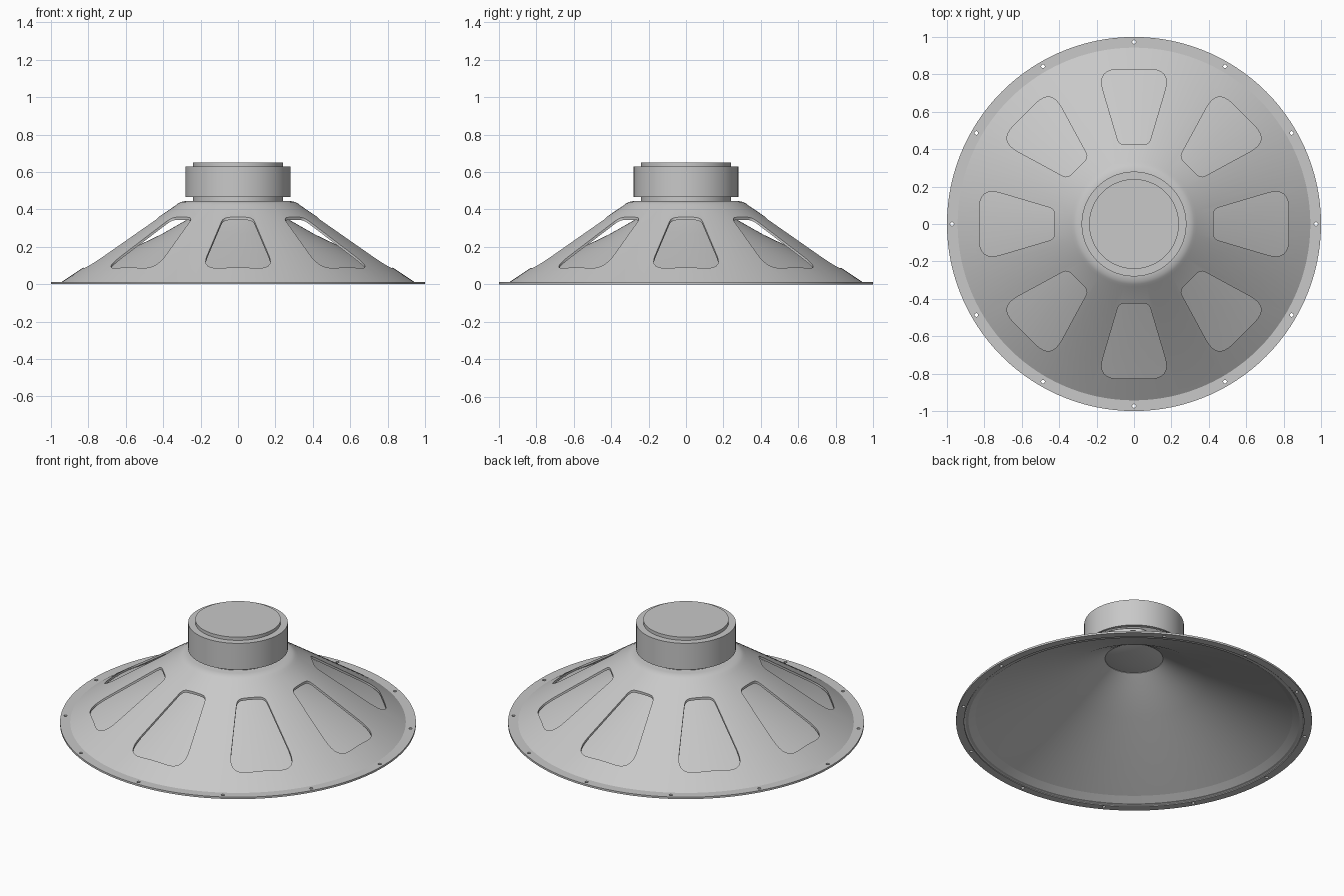
import bpy, bmesh, math
from mathutils import Vector, Matrix

default = bpy.data.objects.get("Cube")
if default:
    bpy.data.objects.remove(default)

GREY = (0.58, 0.58, 0.58, 1)
grey = bpy.data.materials.new("satin grey")
grey.use_nodes = True
grey.diffuse_color = GREY
grey.node_tree.nodes["Principled BSDF"].inputs["Base Color"].default_value = GREY


def make_object(name, bm):
    bmesh.ops.recalc_face_normals(bm, faces=bm.faces[:])
    mesh = bpy.data.meshes.new(name)
    bm.to_mesh(mesh)
    bm.free()
    mesh.materials.append(grey)
    obj = bpy.data.objects.new(name, mesh)
    bpy.context.collection.objects.link(obj)
    return obj


def smooth(obj):
    bpy.ops.object.select_all(action="DESELECT")
    obj.select_set(True)
    bpy.context.view_layer.objects.active = obj
    bpy.ops.object.shade_smooth_by_angle(angle=math.radians(25))


def lathe(name, profile, steps=120, closed=False):
    """Turn a list of (radius, height) points about the z axis."""
    bm = bmesh.new()
    verts = [bm.verts.new((r, 0, z)) for r, z in profile]
    pairs = list(zip(verts, verts[1:]))
    if closed:
        pairs.append((verts[-1], verts[0]))
    edges = [bm.edges.new(p) for p in pairs]
    bmesh.ops.spin(bm, geom=verts + edges, axis=(0, 0, 1), cent=(0, 0, 0),
                   angle=math.tau, steps=steps)
    bmesh.ops.remove_doubles(bm, verts=bm.verts[:], dist=0.0001)
    return make_object(name, bm)


def rounded_outline(corners, steps=8):
    """Round each (x, y, cut length) corner of a polygon."""
    pts = [Vector((x, y)) for x, y, _ in corners]
    result = []
    for i, p in enumerate(pts):
        cut = corners[i][2]
        a = p + (pts[i - 1] - p).normalized() * cut
        b = p + (pts[(i + 1) % len(pts)] - p).normalized() * cut
        for s in range(steps + 1):
            t = s / steps
            result.append(a * (1 - t) ** 2 + p * 2 * t * (1 - t) + b * t * t)
    return result


def add_prism(bm, outline, angle, low, high):
    turn = Matrix.Rotation(angle, 3, "Z")
    face = bm.faces.new([bm.verts.new(turn @ Vector((p.x, p.y, low)))
                         for p in outline])
    out = bmesh.ops.extrude_face_region(bm, geom=[face])
    top = [g for g in out["geom"] if isinstance(g, bmesh.types.BMVert)]
    bmesh.ops.translate(bm, verts=top, vec=(0, 0, high - low))


# Basket: flange, sloping wall and top plate in one closed section
basket = lathe("basket", [
    (1, 0), (1, 0.012), (0.943, 0.012), (0.335, 0.42), (0.322, 0.431),
    (0.305, 0.44), (0.28, 0.445), (0, 0.445),
    (0, 0.433), (0.28, 0.433), (0.32, 0.415), (0.93, 0.006),
    (0.955, 0.006), (0.955, 0)], closed=True)

# Eight windows and twelve screw holes are cut from the basket
bm = bmesh.new()
window = rounded_outline([(-0.08, 0.425, 0.03), (0.08, 0.425, 0.03),
                          (0.199, 0.827, 0.118), (-0.199, 0.827, 0.118)])
for i in range(8):
    add_prism(bm, window, i * math.tau / 8, 0.03, 0.6)
hole = [Vector((0.01 * math.cos(a), 0.973 + 0.01 * math.sin(a)))
        for a in (k * math.tau / 12 for k in range(12))]
for i in range(12):
    add_prism(bm, hole, i * math.tau / 12, -0.05, 0.05)
cutter = make_object("window_cutter", bm)
cutter.hide_render = True

cut = basket.modifiers.new("openings", "BOOLEAN")
cut.operation = "DIFFERENCE"
cut.solver = "EXACT"
cut.object = cutter
bpy.ops.object.select_all(action="DESELECT")
basket.select_set(True)
bpy.context.view_layer.objects.active = basket
bpy.ops.object.modifier_apply(modifier=cut.name)
bpy.data.objects.remove(cutter)
smooth(basket)

# Thin diaphragm inside the basket
under = [(0.952, 0.003), (0.41, 0.263), (0.25, 0.354), (0.163, 0.408)]
upper = [(r, z + 0.004) for r, z in reversed(under)]
smooth(lathe("diaphragm", under + upper, closed=True))

# Shallow dust cap and the voice coil tube behind it
smooth(lathe("dust_cap", [(0.164, 0.41), (0.12, 0.4), (0.06, 0.394), (0, 0.392)]))
smooth(lathe("voice_coil", [(0.162, 0.409), (0.162, 0.436)]))

# Magnet ring between two smaller plates
for name, radius, low, high in (("neck_plate", 0.24, 0.44, 0.468),
                                ("magnet", 0.28, 0.466, 0.63),
                                ("back_plate", 0.24, 0.625, 0.65)):
    smooth(lathe(name, [(0, low), (radius, low), (radius, high), (0, high)]))
